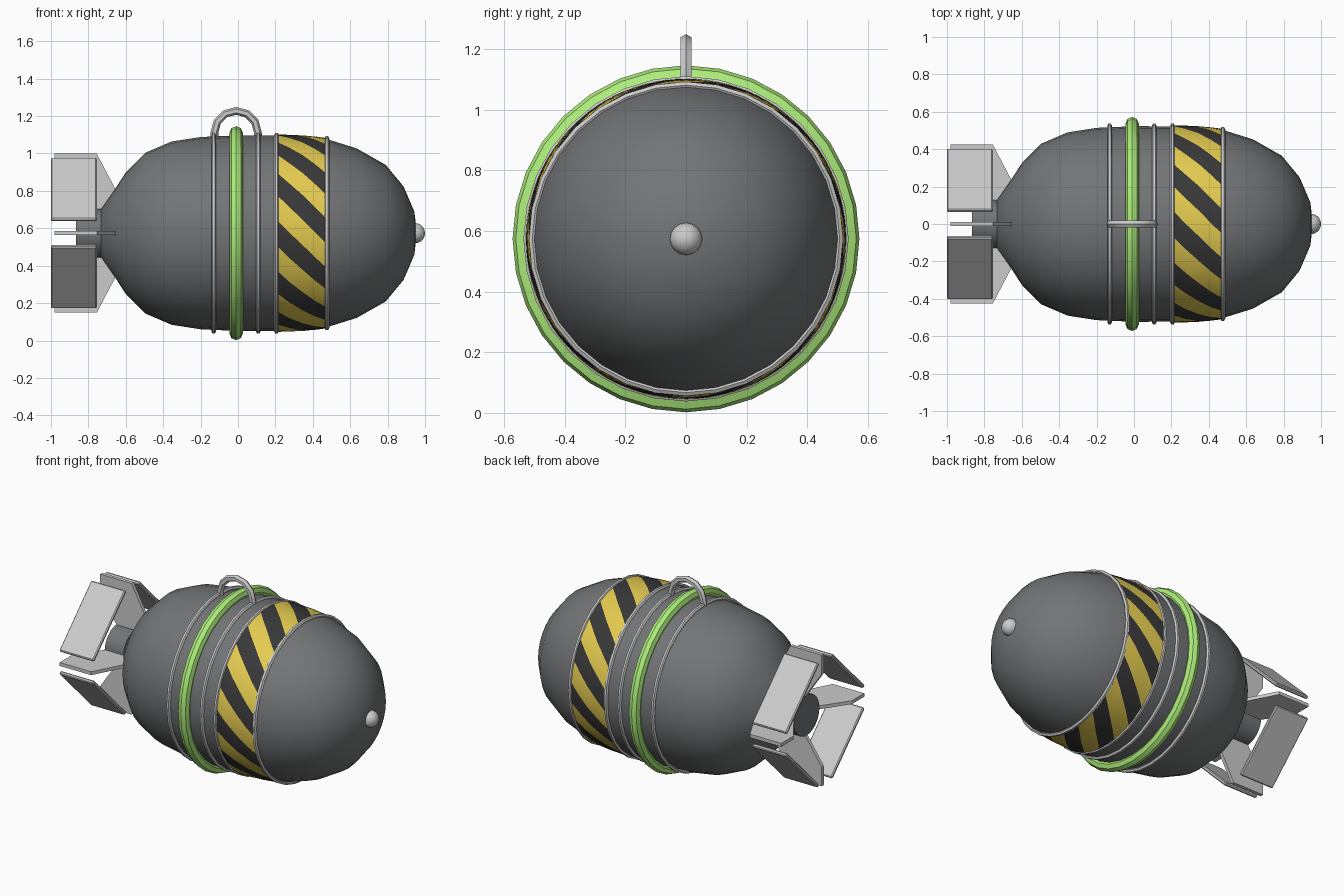
import bpy, bmesh
from math import sin, cos, pi, radians
from mathutils import Matrix, Vector

if "Cube" in bpy.data.objects:
    bpy.data.objects.remove(bpy.data.objects["Cube"])

CZ = 0.574      # height of the long axis
SIDES = 32


def material(name, rgb):
    m = bpy.data.materials.new(name)
    m.diffuse_color = (*rgb, 1)
    m.use_nodes = True
    m.node_tree.nodes["Principled BSDF"].inputs["Base Color"].default_value = m.diffuse_color
    return m


DARK = material("dark_grey", (0.17, 0.175, 0.18))
BLACK = material("stripe_black", (0.04, 0.04, 0.04))
YELLOW = material("stripe_yellow", (0.78, 0.6, 0.08))
GREEN = material("bright_green", (0.42, 0.85, 0.2))


def finish(name, bm, mats=(), angle=40):
    bmesh.ops.recalc_face_normals(bm, faces=bm.faces)
    me = bpy.data.meshes.new(name)
    bm.to_mesh(me)
    bm.free()
    ob = bpy.data.objects.new(name, me)
    bpy.context.collection.objects.link(ob)
    for m in mats:
        me.materials.append(m)
    bpy.ops.object.select_all(action='DESELECT')
    ob.select_set(True)
    bpy.context.view_layer.objects.active = ob
    bpy.ops.object.shade_smooth_by_angle(angle=radians(angle))
    return ob


def around(x, r, a):
    return Vector((x, r * sin(a), CZ + r * cos(a)))


def bridge(bm, rings, closed=False):
    pairs = list(zip(rings, rings[1:]))
    if closed:
        pairs.append((rings[-1], rings[0]))
    n = len(rings[0])
    for p, q in pairs:
        for i in range(n):
            j = (i + 1) % n
            bm.faces.new((p[i], p[j], q[j], q[i]))


def lathe(name, profile, mats=(), loop=False, sides=SIDES):
    """Turn (x, r) points about the long axis; loop makes a ring."""
    bm = bmesh.new()
    rings = [[bm.verts.new(around(x, r, 2 * pi * i / sides)) for i in range(sides)]
             for x, r in profile]
    bridge(bm, rings, loop)
    if not loop:
        bm.faces.new(rings[0])
        bm.faces.new(rings[-1])
    return finish(name, bm, mats)


def hoop(name, x, r, minor, n, mats=()):
    lathe(name, [(x + minor * cos(2 * pi * k / n), r + minor * sin(2 * pi * k / n))
                 for k in range(n)], mats, loop=True)


# Body and tail stub
BODY = [(-0.735, 0.125), (-0.66, 0.232), (-0.60, 0.325), (-0.495, 0.43),
        (-0.355, 0.49), (-0.20, 0.514), (0.0, 0.523), (0.21, 0.522), (0.345, 0.517),
        (0.475, 0.503), (0.635, 0.453), (0.79, 0.365), (0.885, 0.25), (0.943, 0.115),
        (0.953, 0.03)]
lathe("body", BODY, [DARK])
lathe("tail_stub", [(-0.865, 0.13), (-0.715, 0.13)], [DARK])

# Nose knob
bm = bmesh.new()
bmesh.ops.create_uvsphere(bm, u_segments=16, v_segments=10, radius=0.054,
                          matrix=Matrix.Translation((0.946, 0, CZ)) @ Matrix.Rotation(pi / 2, 4, 'Y'))
finish("nose_knob", bm)

# Green bumper hoop and thin grey hoops
hoop("green_hoop", -0.01, 0.536, 0.036, 8, [GREEN])
for i, (x, r) in enumerate([(-0.13, 0.525), (0.108, 0.525), (0.206, 0.525), (0.475, 0.507)]):
    hoop(f"thin_hoop_{i + 1}", x, r, 0.013, 6)

# Hazard band: 12 dark and 12 yellow slanted stripes
bm = bmesh.new()
COLS, ROWS = 96, [(0.21, 0.528), (0.275, 0.526), (0.345, 0.523), (0.41, 0.517), (0.475, 0.509)]
rings = []
for k, (x, r) in enumerate(ROWS):
    slant = radians(29) * k / (len(ROWS) - 1)
    rings.append([bm.verts.new(around(x, r, 2 * pi * (i - 2) / COLS + radians(7.5 - 0.0) - slant))
                  for i in range(COLS)])
for p, q in zip(rings, rings[1:]):
    for i in range(COLS):
        j = (i + 1) % COLS
        bm.faces.new((p[i], p[j], q[j], q[i])).material_index = ((i + 2) // 4) % 2
finish("hazard_band", bm, [BLACK, YELLOW])

# Carrying handle: half ring on top
bm = bmesh.new()
rings = []
for k in range(-1, 8):
    a = pi * k / 6 if 0 <= k <= 6 else 0
    c = Vector((-0.01 + 0.116 * cos(a), 0, 1.112 + 0.116 * sin(a)))
    out = Vector((cos(a), 0, sin(a)))
    if k in (-1, 7):
        s = 1 if k < 0 else -1
        c, out = Vector((-0.01 + s * 0.116, 0, 1.05)), Vector((s, 0, 0))
    rings.append([bm.verts.new(c + 0.021 * (cos(t) * out + sin(t) * Vector((0, 1, 0))))
                  for t in [2 * pi * m / 6 for m in range(6)]])
bridge(bm, rings)
bm.faces.new(rings[0])
bm.faces.new(rings[-1])
finish("handle", bm, angle=30)


def bevel_box(bm, width):
    bmesh.ops.bevel(bm, geom=bm.edges[:], offset=width, segments=1, affect='EDGES')


# Tail: four radial fins and four slanted plates between them
FIN = [(-0.98, 0.425), (-0.755, 0.425), (-0.655, 0.235), (-0.70, 0.11),
       (-0.85, 0.11), (-0.98, 0.30)]
for n in range(4):
    turn = Matrix.Translation((0, 0, CZ)) @ Matrix.Rotation(n * pi / 2, 4, 'X')
    bm = bmesh.new()
    sides = [[bm.verts.new((x, y, r)) for x, r in FIN] for y in (-0.011, 0.011)]
    bridge(bm, sides)
    for s in sides:
        bm.faces.new(s)
    bm.transform(turn)
    finish(f"tail_fin_{n + 1}", bm, angle=20)

    bm = bmesh.new()
    bmesh.ops.create_cube(bm, size=1, matrix=Matrix.Diagonal((0.245, 0.466, 0.022, 1)))
    bevel_box(bm, 0.006)
    bm.transform(turn @ Matrix.Rotation(pi / 4, 4, 'X') @ Matrix.Translation((-0.8775, 0, 0.329)))
    finish(f"tail_plate_{n + 1}", bm, angle=20)
